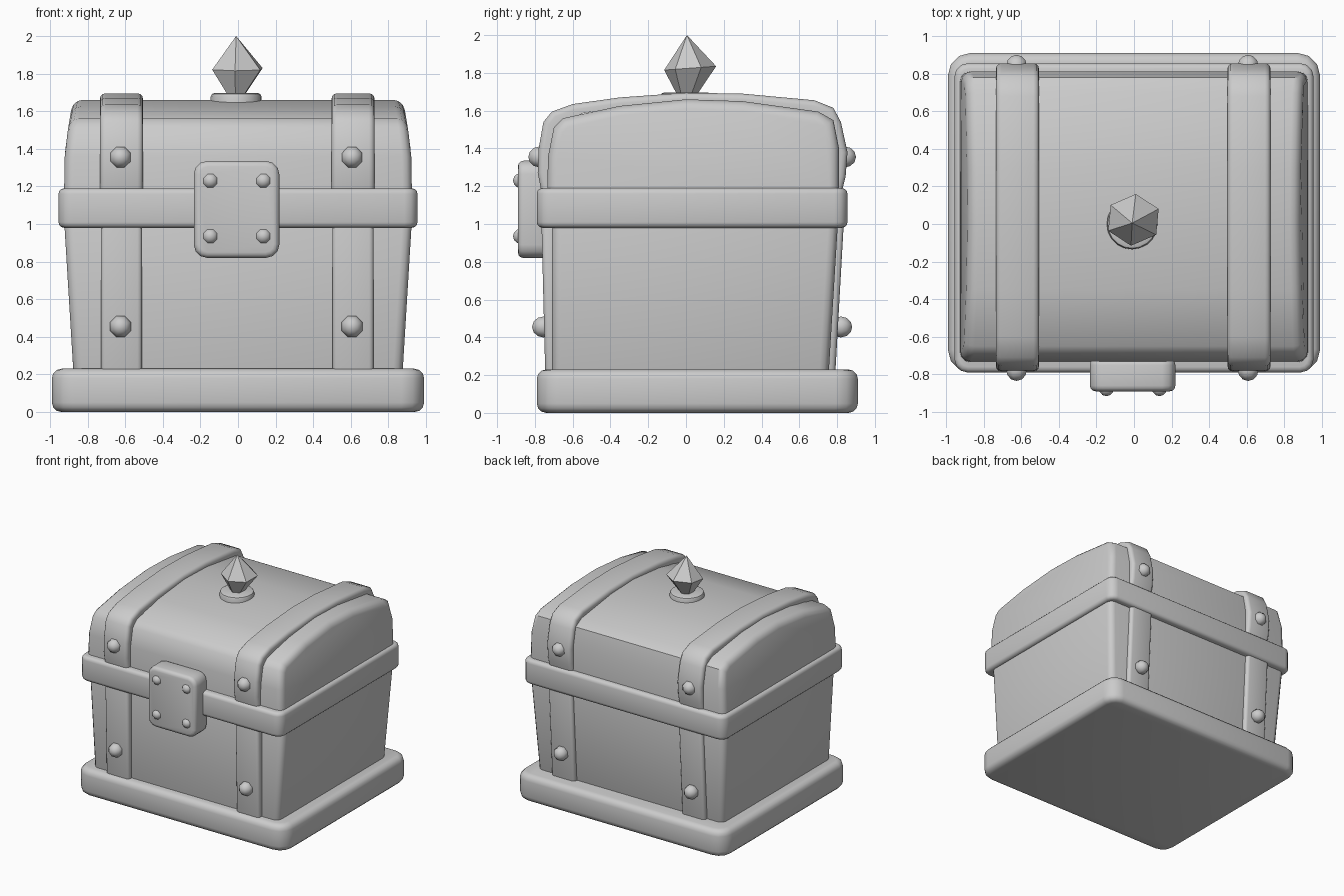
import bpy, bmesh, math
from mathutils import Matrix, Vector

if "Cube" in bpy.data.objects:
    bpy.data.objects.remove(bpy.data.objects["Cube"], do_unlink=True)

GREY = (0.6, 0.6, 0.6, 1.0)
mat = bpy.data.materials.new("plain grey")
mat.use_nodes = True
mat.diffuse_color = GREY
mat.node_tree.nodes["Principled BSDF"].inputs["Base Color"].default_value = GREY


def finish(name, bm, angle=40):
    bmesh.ops.recalc_face_normals(bm, faces=bm.faces)
    mesh = bpy.data.meshes.new(name)
    bm.to_mesh(mesh)
    bm.free()
    mesh.materials.append(mat)
    obj = bpy.data.objects.new(name, mesh)
    bpy.context.collection.objects.link(obj)
    bpy.ops.object.select_all(action='DESELECT')
    obj.select_set(True)
    bpy.context.view_layer.objects.active = obj
    if angle:
        bpy.ops.object.shade_smooth_by_angle(angle=math.radians(angle))
    return obj


def bevel(bm, edges, offset, segments=3):
    bmesh.ops.bevel(bm, geom=list(edges), offset=offset, segments=segments,
                    profile=0.5, affect='EDGES', clamp_overlap=True)


def rounded_box(name, low, high, corner, rim, axis=2, shrink=(0, 0, 0), both=True):
    """Box rounded round one axis, then on its rims; shrink pulls in -x/+x, -y and +y at the bottom."""
    bm = bmesh.new()
    bmesh.ops.create_cube(bm, size=1)
    low, high = Vector(low), Vector(high)
    for v in bm.verts:
        v.co = Vector([low[i] if v.co[i] < 0 else high[i] for i in range(3)])
        if v.co.z == low.z:
            v.co.x -= math.copysign(shrink[0], v.co.x)
            v.co.y += shrink[1] if v.co.y < 0 else -shrink[2]
    bevel(bm, [e for e in bm.edges if abs(e.verts[0].co[axis] - e.verts[1].co[axis]) > 1e-4], corner)
    ends = [high[axis]] + ([low[axis]] if both else [])
    bevel(bm, [e for e in bm.edges if any(
        all(abs(v.co[axis] - end) < 1e-4 for v in e.verts) for end in ends)], rim)
    return finish(name, bm)


def stud(name, x, y, z, r):
    bm = bmesh.new()
    bmesh.ops.create_uvsphere(bm, u_segments=8, v_segments=6, radius=r)
    bmesh.ops.transform(bm, verts=bm.verts, matrix=Matrix.Translation((x, y, z))
                        @ Matrix.Rotation(math.pi / 2, 4, 'X')
                        @ Matrix.Rotation(math.pi / 8, 4, 'Z'))
    finish(name, bm, 60)


# Chest box: plinth, tapered body and middle band
rounded_box("plinth", (-0.99, -0.79, 0), (0.99, 0.91, 0.23), 0.12, 0.05)
rounded_box("body", (-0.925, -0.71, 0.2), (0.925, 0.805, 1.02), 0.05, 0.01, shrink=(0.05, 0.0, 0.05))
rounded_box("middle_band", (-0.955, -0.79, 0.98), (0.955, 0.855, 1.19), 0.07, 0.03)

# Domed lid, extruded along x with rounded, inward-leaning ends
LID = [(-0.735, 1.17), (-0.73, 1.36), (-0.70, 1.51), (-0.65, 1.56), (-0.35, 1.625),
       (0.0, 1.66), (0.3, 1.65), (0.7, 1.595), (0.78, 1.55), (0.81, 1.4), (0.81, 1.17)]
bm = bmesh.new()
face = bm.faces.new([bm.verts.new((-0.925, y, z)) for y, z in LID])
out = bmesh.ops.extrude_face_region(bm, geom=[face], use_keep_orig=True)
for v in out["geom"]:
    if isinstance(v, bmesh.types.BMVert):
        v.co.x = 0.925
bevel(bm, [e for e in bm.edges if abs(e.verts[0].co.x - e.verts[1].co.x) < 1e-4
           and max(v.co.z for v in e.verts) > 1.2], 0.05)
for v in bm.verts:
    v.co.x *= 1 - 0.05 * max(0, (v.co.z - 1.3) / 0.35) ** 1.5
finish("lid", bm)

# Curved straps over the lid
STRAP = [(-0.765, 1.17), (-0.785, 1.27), (-0.78, 1.4), (-0.755, 1.54), (-0.71, 1.595),
         (-0.6, 1.635), (-0.35, 1.67), (0.0, 1.695), (0.3, 1.69), (0.68, 1.655),
         (0.78, 1.615), (0.82, 1.54), (0.855, 1.38), (0.845, 1.25), (0.825, 1.17)]


def lid_strap(name, x0, x1):
    bm = bmesh.new()
    rings = []
    for y, z in STRAP:
        inner = (0.035 + (y - 0.035) * 0.9, 1.17 + (z - 1.17) * 0.9)
        rings.append([bm.verts.new((x, *p)) for x, p in
                      ((x0, (y, z)), (x1, (y, z)), (x1, inner), (x0, inner))])
    for a, b in zip(rings, rings[1:]):
        for i in range(4):
            j = (i + 1) % 4
            bm.faces.new((a[i], a[j], b[j], b[i]))
    bm.faces.new(rings[0])
    bm.faces.new(rings[-1])
    bevel(bm, [bm.edges.get((a[i], b[i])) for a, b in zip(rings, rings[1:]) for i in (0, 1)], 0.03)
    finish(name, bm)


# Straps and studs on both sides, front and back
for side, x in (("right", -0.62), ("left", 0.612)):
    lid_strap(side + "_lid_strap", x - 0.115, x + 0.115)
    rounded_box(side + "_front_strap", (x - 0.11, -0.765, 0.2), (x + 0.11, -0.68, 1.0),
                0.025, 0.005, shrink=(0, 0.02, 0))
    rounded_box(side + "_back_strap", (x - 0.11, 0.72, 0.2), (x + 0.11, 0.835, 1.0),
                0.025, 0.005, shrink=(0, 0, 0.045))
    for end, high_y, low_y in (("front", -0.775, -0.755), ("back", 0.84, 0.82)):
        stud(f"{side}_{end}_lid_stud", x - 0.005, high_y, 1.355, 0.06)
        stud(f"{side}_{end}_body_stud", x - 0.005, low_y, 0.455, 0.06)

# Lock plate with four studs
rounded_box("lock_plate", (-0.235, -0.89, 0.82), (0.22, -0.72, 1.335), 0.07, 0.03, axis=1)
for side, x in (("right", -0.147), ("left", 0.135)):
    for level, z in (("upper", 1.23), ("lower", 0.935)):
        stud(f"{side}_{level}_lock_stud", x, -0.872, z, 0.044)

# Finial: round collar and faceted gem
bm = bmesh.new()
bmesh.ops.create_cone(bm, cap_ends=True, segments=20, radius1=0.135, radius2=0.135, depth=0.08,
                      matrix=Matrix.Translation((-0.01, 0.0, 1.657)))
bevel(bm, [e for e in bm.edges if all(v.co.z > 1.69 for v in e.verts)], 0.02, 2)
finish("gem_collar", bm)

bm = bmesh.new()
SIDES = 6
ring, foot = [], []
for i in range(SIDES):
    a = 2 * math.pi * i / SIDES + math.radians(25)
    c, s = math.cos(a), math.sin(a)
    ring.append(bm.verts.new((-0.003 + 0.148 * c, 0.022 + 0.138 * s, 1.825 + 0.01 * s)))
    foot.append(bm.verts.new((-0.01 + 0.045 * c, 0.005 + 0.05 * s, 1.68)))
tip = bm.verts.new((-0.01, 0.005, 2.0))
for i in range(SIDES):
    j = (i + 1) % SIDES
    bm.faces.new((ring[i], ring[j], tip))
    bm.faces.new((foot[i], foot[j], ring[j], ring[i]))
bm.faces.new(foot)
finish("gem", bm, 0)
